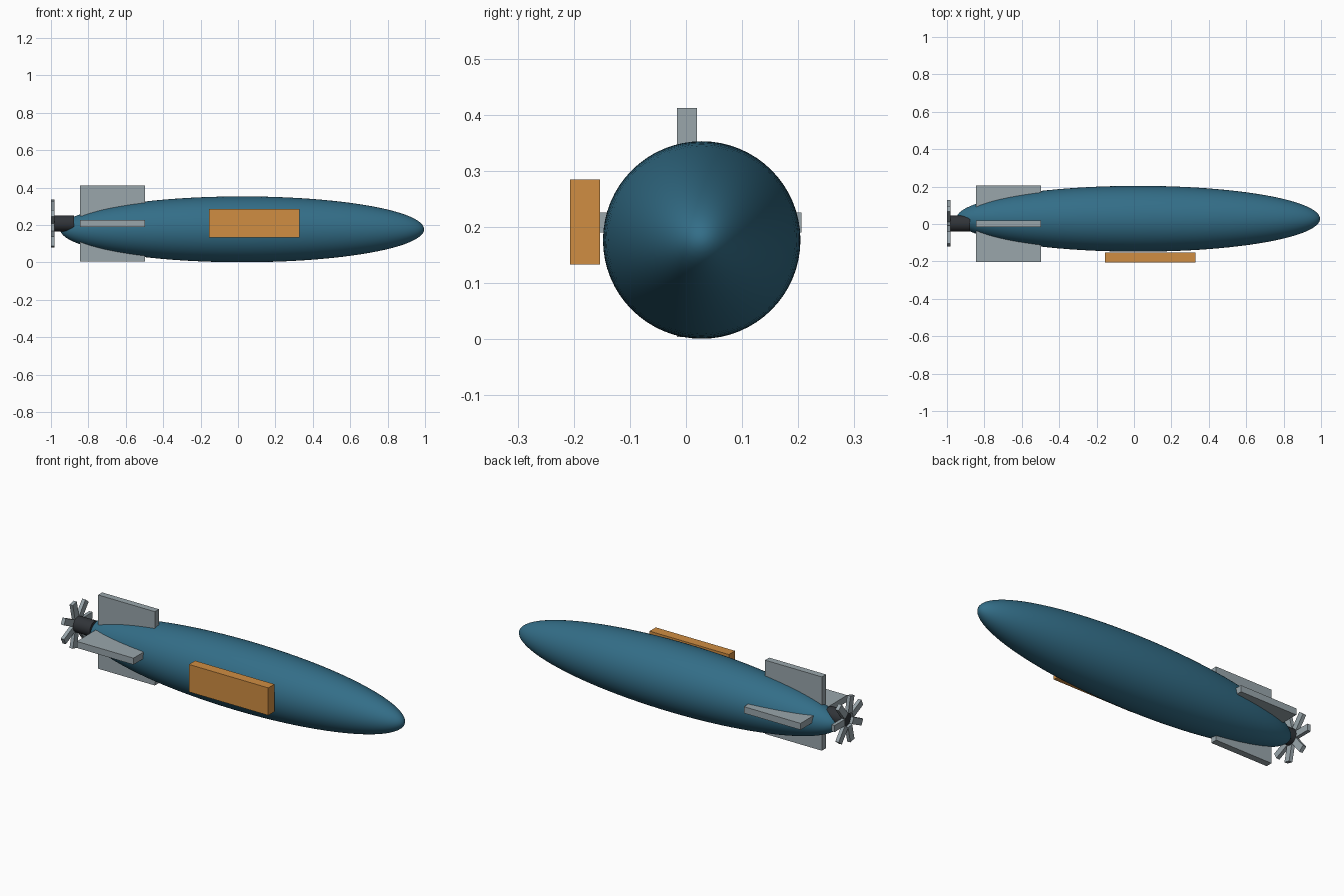
import bpy
import math
from mathutils import Matrix, Vector

if "Cube" in bpy.data.objects:
    bpy.data.objects.remove(bpy.data.objects["Cube"], do_unlink=True)


def material(name, rgb):
    m = bpy.data.materials.new(name)
    m.use_nodes = True
    m.diffuse_color = (*rgb, 1)
    m.node_tree.nodes["Principled BSDF"].inputs["Base Color"].default_value = (*rgb, 1)
    return m


HULL_BLUE = material("hull blue", (0.033, 0.155, 0.245))
FIN_GREY = material("fin grey", (0.32, 0.38, 0.41))
PANEL_ORANGE = material("panel orange", (0.63, 0.27, 0.055))
HUB_DARK = material("hub dark", (0.03, 0.034, 0.04))

# Shared axis of the fins, hub and propeller
AXIS_Y, AXIS_Z = 0.002, 0.208


def finish(name, mat, smooth=False):
    ob = bpy.context.object
    ob.name = ob.data.name = name
    ob.data.materials.append(mat)
    if smooth:
        bpy.ops.object.shade_smooth_by_angle(angle=math.radians(40))
    return ob


def box(name, lo, hi, mat, turn=0):
    """Box between two corners, rotated about the tail axis (origin at the axis)."""
    lo, hi = Vector(lo), Vector(hi)
    bpy.ops.mesh.primitive_cube_add(size=1)
    ob = finish(name, mat)
    ob.data.transform(Matrix.Translation((lo + hi) / 2) @ Matrix.Diagonal((*(hi - lo), 1)))
    ob.data.transform(Matrix.Rotation(turn, 4, "X"))
    ob.location = (0, AXIS_Y, AXIS_Z)
    return ob


# Hull: long ellipsoid with its poles at nose and tail
bpy.ops.mesh.primitive_uv_sphere_add(segments=64, ring_count=48, radius=1)
hull = finish("hull", HULL_BLUE, smooth=True)
hull.data.transform(Matrix.Rotation(math.pi / 2, 4, "Y"))
hull.data.transform(Matrix.Diagonal((0.973, 0.176, 0.176, 1)))
hull.location = (0.022, 0.028, 0.177)

# Side panel
box("side_panel", (-0.155, -0.209, -0.075), (0.33, -0.155, 0.077), PANEL_ORANGE)

# Four tail fins in a cross
for i, name in enumerate(["left_fin", "top_fin", "right_fin", "bottom_fin"]):
    box(name, (-0.845, 0.04, -0.018), (-0.498, 0.204, 0.018), FIN_GREY, i * math.pi / 2)

# Propeller hub
bpy.ops.mesh.primitive_cylinder_add(vertices=32, radius=0.043, depth=0.106)
hub = finish("propeller_hub", HUB_DARK, smooth=True)
hub.data.transform(Matrix.Rotation(math.pi / 2, 4, "Y"))
hub.location = (-0.931, AXIS_Y, AXIS_Z)

# Seven propeller blades
BLADES = 7
for i in range(BLADES):
    box(f"propeller_blade_{i + 1}", (-1.0, 0.036, -0.018), (-0.98, 0.127, 0.018),
        FIN_GREY, i * math.tau / BLADES)
